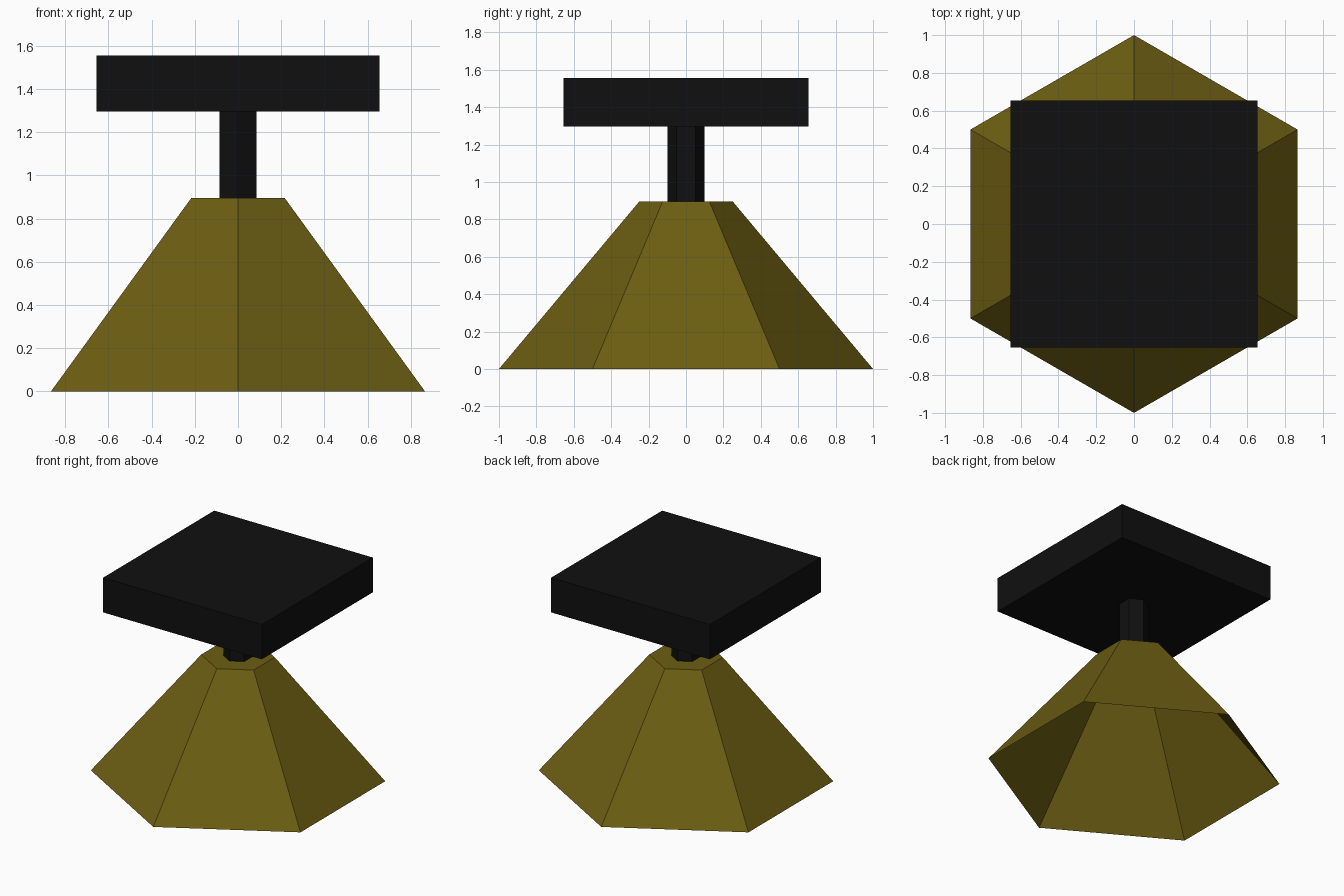
import bpy
import bmesh
import math
from mathutils import Matrix, Vector

if "Cube" in bpy.data.objects:
    bpy.data.objects.remove(bpy.data.objects["Cube"])


def material(name, rgb):
    mat = bpy.data.materials.new(name)
    mat.diffuse_color = (*rgb, 1.0)
    mat.use_nodes = True
    mat.node_tree.nodes["Principled BSDF"].inputs["Base Color"].default_value = mat.diffuse_color
    return mat


def add_object(name, bm, mat):
    bmesh.ops.recalc_face_normals(bm, faces=bm.faces)
    mesh = bpy.data.meshes.new(name)
    bm.to_mesh(mesh)
    bm.free()
    mesh.materials.append(mat)
    obj = bpy.data.objects.new(name, mesh)
    bpy.context.collection.objects.link(obj)
    return obj


def hex_wall(bm, rings):
    """Skin hexagonal rings given as (radius, height), corners on the y axis."""
    loops = []
    for radius, z in rings:
        angles = [math.radians(90 + 60 * i) for i in range(6)]
        loops.append([bm.verts.new((radius * math.cos(a), radius * math.sin(a), z))
                      for a in angles])
    for low, high in zip(loops, loops[1:]):
        for i in range(6):
            j = (i + 1) % 6
            bm.faces.new((low[i], low[j], high[j], high[i]))


BASE_TOP, POST_TOP, SLAB_TOP = 0.895, 1.295, 1.555
gold = material("dark_gold", (0.15, 0.11, 0.006))
black = material("black", (0.005, 0.005, 0.005))

# Hollow hexagonal base, open underneath, with a flat ledge around the post
bm = bmesh.new()
hex_wall(bm, [(1.0, 0.0), (0.25, BASE_TOP), (0.1, BASE_TOP)])
add_object("base", bm, gold)

# Hexagonal post
bm = bmesh.new()
hex_wall(bm, [(0.1, BASE_TOP), (0.1, POST_TOP)])
add_object("post", bm, black)

# Square slab on top
bm = bmesh.new()
bmesh.ops.create_cube(bm, size=1.0, matrix=(
    Matrix.Translation((0, 0, (POST_TOP + SLAB_TOP) / 2))
    @ Matrix.Diagonal(Vector((1.31, 1.31, SLAB_TOP - POST_TOP, 1.0)))))
add_object("top_slab", bm, black)
